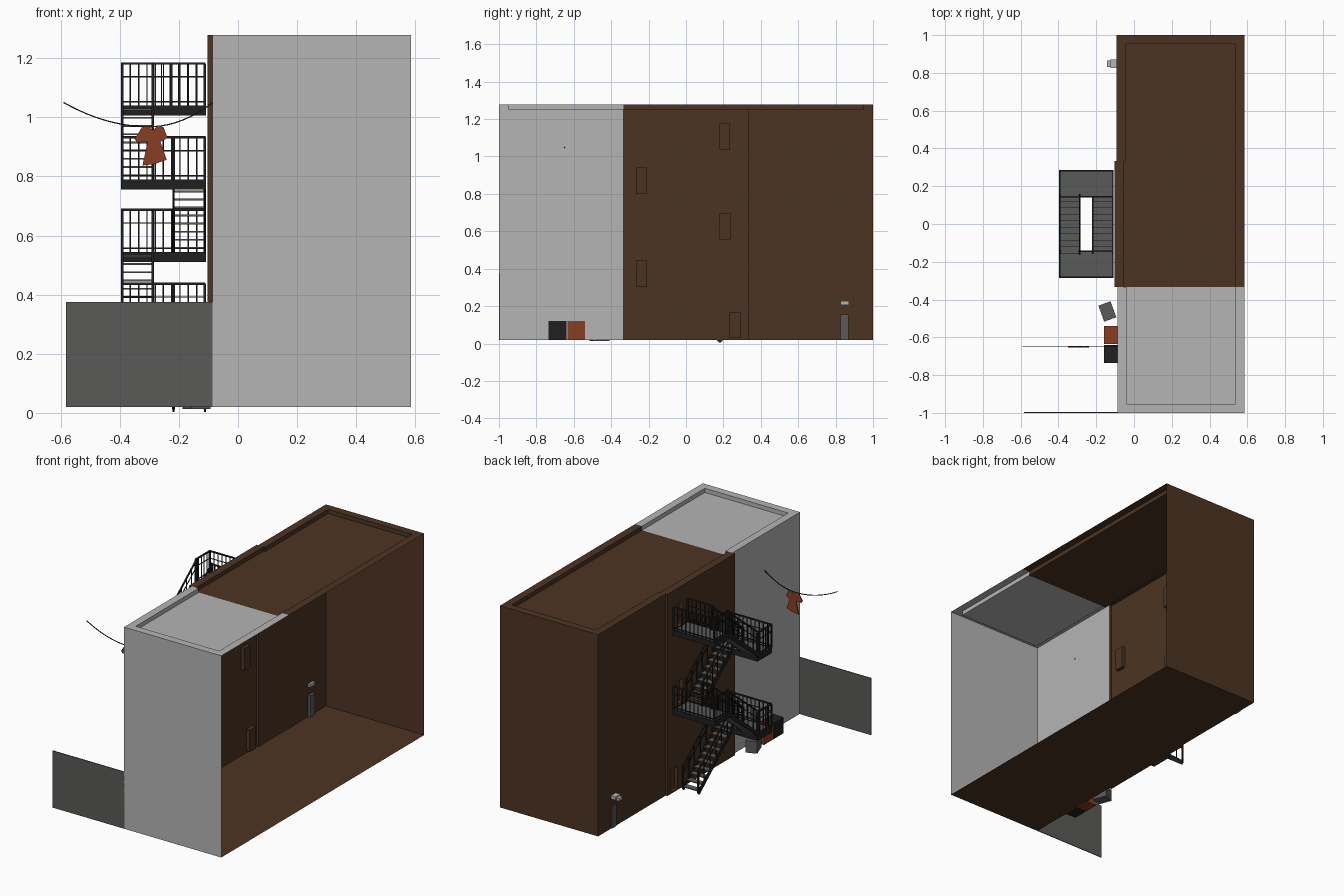
import bpy, bmesh, math
from mathutils import Vector, Matrix

if "Cube" in bpy.data.objects:
    bpy.data.objects.remove(bpy.data.objects["Cube"])

def material(name, col):
    m = bpy.data.materials.new(name)
    m.diffuse_color = (*col, 1)
    m.use_nodes = True
    m.node_tree.nodes["Principled BSDF"].inputs["Base Color"].default_value = m.diffuse_color
    return m

GREY = material("light grey plaster", (0.46, 0.46, 0.46))
BROWN = material("brown brick", (0.073, 0.034, 0.016))
DARK = material("dark grey metal", (0.10, 0.10, 0.098))
BLACK = material("black iron", (0.014, 0.014, 0.014))
RED = material("rust red", (0.25, 0.048, 0.017))

def finish(bm, name, mats, recalc=True):
    if recalc:
        bmesh.ops.recalc_face_normals(bm, faces=bm.faces)
    me = bpy.data.meshes.new(name)
    bm.to_mesh(me)
    bm.free()
    for m in mats:
        me.materials.append(m)
    ob = bpy.data.objects.new(name, me)
    bpy.context.collection.objects.link(ob)
    return ob

def add_box(bm, lo, hi, mat=0):
    lo, hi = Vector(lo), Vector(hi)
    M = Matrix.Translation((lo + hi) / 2) @ Matrix.Diagonal((*(hi - lo), 1))
    for v in bmesh.ops.create_cube(bm, size=1, matrix=M)["verts"]:
        for f in v.link_faces:
            f.material_index = mat

def box(name, lo, hi, mat):
    bm = bmesh.new()
    add_box(bm, lo, hi)
    return finish(bm, name, [mat])

def bar(bm, p, q, w=0.005, h=None):
    """Square bar from p to q, w wide and h high."""
    p, q = Vector(p), Vector(q)
    d = q - p
    M = (Matrix.Translation((p + q) / 2) @ d.to_track_quat('X', 'Z').to_matrix().to_4x4()
         @ Matrix.Diagonal((d.length, w, h or w, 1)))
    bmesh.ops.create_cube(bm, size=1, matrix=M)

# ---- building shell: open on the +x side, sunken roof, recessed openings
Z0, Z1, ZR, XR, LIP = 0.02, 1.278, 1.252, 0.585, 0.048
sections = [(-1, -0.333, -0.087, 0), (-0.333, 0.333, -0.104, 1), (0.333, 1, -0.093, 1)]
openings = [(0.177, 0.236, 1.037, 1.177), (-0.267, -0.208, 0.80, 0.94),
            (0.180, 0.239, 0.555, 0.695), (-0.267, -0.208, 0.303, 0.443),
            (0.232, 0.294, 0.03, 0.166)]
bm = bmesh.new()

def quad(pts, mat):
    f = bm.faces.new([bm.verts.new(p) for p in pts])
    f.material_index = mat

def hit(y, z):
    return any(a < y < b and c < z < d for a, b, c, d in openings)

for n, (ya, yb, x, m) in enumerate(sections):
    # left wall as a grid that leaves the openings free
    ops = [o for o in openings if ya < o[0] < yb]
    ys = sorted({ya, yb} | {v for o in ops for v in o[:2]})
    zs = sorted({Z0, Z1} | {v for o in ops for v in o[2:]})
    for a, b in zip(ys, ys[1:]):
        for c, d in zip(zs, zs[1:]):
            if not hit((a + b) / 2, (c + d) / 2):
                quad([(x, b, c), (x, a, c), (x, a, d), (x, b, d)], m)
    for a, b, c, d in ops:
        X = x + 0.022
        quad([(X, b, c), (X, a, c), (X, a, d), (X, b, d)], m)
        ring = [(b, c), (a, c), (a, d), (b, d)]
        for (y1, z1), (y2, z2) in zip(ring, ring[1:] + ring[:1]):
            quad([(x, y1, z1), (x, y2, z2), (X, y2, z2), (X, y1, z1)], m)
    # parapet top, parapet inner sides and roof
    ra, rb = (ya + LIP if n == 0 else ya), (yb - LIP if n == 2 else yb)
    xi, xo = x + LIP, XR - LIP
    for u, v in ((x, xi), (xo, XR)):
        quad([(u, ya, Z1), (v, ya, Z1), (v, yb, Z1), (u, yb, Z1)], m)
    if n == 0:
        quad([(xi, ya, Z1), (xo, ya, Z1), (xo, ra, Z1), (xi, ra, Z1)], m)
        quad([(xi, ra, Z1), (xo, ra, Z1), (xo, ra, ZR), (xi, ra, ZR)], m)
        quad([(x, ya, Z0), (XR, ya, Z0), (XR, ya, Z1), (x, ya, Z1)], m)
    if n == 2:
        quad([(xi, rb, Z1), (xo, rb, Z1), (xo, yb, Z1), (xi, yb, Z1)], m)
        quad([(xo, rb, Z1), (xi, rb, Z1), (xi, rb, ZR), (xo, rb, ZR)], m)
        quad([(XR, yb, Z0), (x, yb, Z0), (x, yb, Z1), (XR, yb, Z1)], m)
    quad([(xi, ra, Z1), (xi, rb, Z1), (xi, rb, ZR), (xi, ra, ZR)], m)
    quad([(xo, rb, Z1), (xo, ra, Z1), (xo, ra, ZR), (xo, rb, ZR)], m)
    quad([(xi, ra, ZR), (xo, ra, ZR), (xo, rb, ZR), (xi, rb, ZR)], m)
    # floor, and the small step to the next wall section
    quad([(x, yb, Z0), (XR, yb, Z0), (XR, ya, Z0), (x, ya, Z0)], 1)
    if n < 2:
        x2 = sections[n + 1][2]
        quad([(x, yb, Z0), (x2, yb, Z0), (x2, yb, Z1), (x, yb, Z1)], 1)
bmesh.ops.remove_doubles(bm, verts=bm.verts, dist=1e-5)
finish(bm, "building_shell", [GREY, BROWN], recalc=False)

# ---- service door and wall lamp
box("service_door", (-0.098, 0.825, 0.02), (-0.078, 0.870, 0.155), DARK)
bm = bmesh.new()
add_box(bm, (-0.125, 0.825, 0.205), (-0.08, 0.872, 0.226))
add_box(bm, (-0.143, 0.832, 0.200), (-0.125, 0.865, 0.218))
finish(bm, "wall_lamp", [GREY])

# ---- side fence, bins and crate
box("fence", (-0.582, -1.0, 0.02), (-0.085, -0.995, 0.375), DARK)
box("black_bin", (-0.160, -0.735, 0.02), (-0.082, -0.640, 0.12), BLACK)
box("red_bin", (-0.160, -0.634, 0.02), (-0.082, -0.540, 0.12), RED)
crate = box("crate", (-0.034, -0.045, 0), (0.034, 0.045, 0.074), DARK)
crate.location = (-0.141, -0.463, 0.014)
crate.rotation_euler.z = math.radians(20)

# ---- fire escape
XO, XW = -0.392, -0.112          # outer edge, wall edge
PI, PO = 0.143, 0.282            # inner and outer platform edges in |y|
H = 0.142                        # rail height
OUTER, INNER = (-0.392, -0.288), (-0.218, -0.112)

def railing(bm, p, q, n):
    """Guard rail with n bays between two floor points."""
    p, q = Vector(p), Vector(q)
    for h, w in ((H, 0.008), (H - 0.045, 0.004), (0.012, 0.005)):
        up = Vector((0, 0, h))
        bar(bm, p + up, q + up, w)
    for i in range(n + 1):
        b = p.lerp(q, i / n)
        bar(bm, b, b + Vector((0, 0, H)), 0.009 if i in (0, n) else 0.0045)

def platform(name, side, z, guard):
    yi, yo = side * PI, side * PO
    y0, y1 = min(yi, yo), max(yi, yo)
    box(name + "_deck", (XO, y0, z - 0.012), (XW, y1, z - 0.002), DARK)
    bm = bmesh.new()
    for y in (yi, yo):
        bar(bm, (XO, y, z - 0.017), (XW, y, z - 0.017), 0.008, 0.034)
    for x in (XO, XW):
        bar(bm, (x, y0, z - 0.017), (x, y1, z - 0.017), 0.008, 0.034)
    railing(bm, (XO, yo, z), (XW, yo, z), 10)
    railing(bm, (XO, yi, z), (XO, yo, z), 5)
    railing(bm, (guard[0], yi, z), (guard[1], yi, z), max(2, round((guard[1] - guard[0]) / 0.028)))
    finish(bm, name + "_frame_and_rails", [BLACK])

def flight(name, xs, low, high, steps):
    (ya, za), (yb, zb) = low, high
    bm = bmesh.new()
    for i in range(steps):
        t = (i + 0.5) / steps
        y, z = ya + (yb - ya) * t, za + (zb - za) * t
        add_box(bm, (xs[0], y - 0.018, z - 0.003), (xs[1], y + 0.018, z + 0.003))
    finish(bm, name + "_treads", [DARK])
    bm = bmesh.new()
    for x in xs:
        p, q = Vector((x, ya, za)), Vector((x, yb, zb))
        bar(bm, p, q, 0.007, 0.024)
        railing(bm, p, q, 6)
    finish(bm, name + "_stringers_and_rails", [BLACK])

L = [0.295, 0.545, 0.79, 1.04]
for i, z in enumerate(L):
    platform(f"platform_{i + 1}", -1 if i % 2 == 0 else 1, z,
             (OUTER[1], XW) if i == 3 else (OUTER[1], INNER[0]))
flight("ground_flight", INNER, (0.190, 0.012), (-0.155, 0.293), 10)
flight("second_flight", OUTER, (-0.155, L[0]), (0.155, L[1]), 9)
flight("third_flight", INNER, (0.155, L[1]), (-0.155, L[2]), 9)
flight("fourth_flight", OUTER, (-0.155, L[2]), (0.155, L[3]), 9)

# ---- washing line, sagging between its ends
bm = bmesh.new()
pts = []
for i in range(21):
    x = -0.59 + 0.505 * i / 20
    s = (x + 0.3) / (0.29 if x < -0.3 else 0.215)
    pts.append((x, -0.65, 0.968 + 0.082 * s * s))
for p, q in zip(pts, pts[1:]):
    bar(bm, p, q, 0.004)
finish(bm, "washing_line", [BLACK])

# ---- shirt hanging from the line
outline = [(-.350, .927), (-.323, .969), (-.302, .969), (-.289, .956), (-.269, .973), (-.252, .966),
           (-.238, .930), (-.262, .917), (-.241, .856), (-.282, .842), (-.323, .837), (-.306, .917),
           (-.341, .914)]
bm = bmesh.new()
f = bm.faces.new([bm.verts.new((x, -0.653, z)) for x, z in outline])
ext = bmesh.ops.extrude_face_region(bm, geom=[f])
bmesh.ops.translate(bm, vec=(0, 0.006, 0), verts=[v for v in ext["geom"] if isinstance(v, bmesh.types.BMVert)])
finish(bm, "shirt", [RED])
